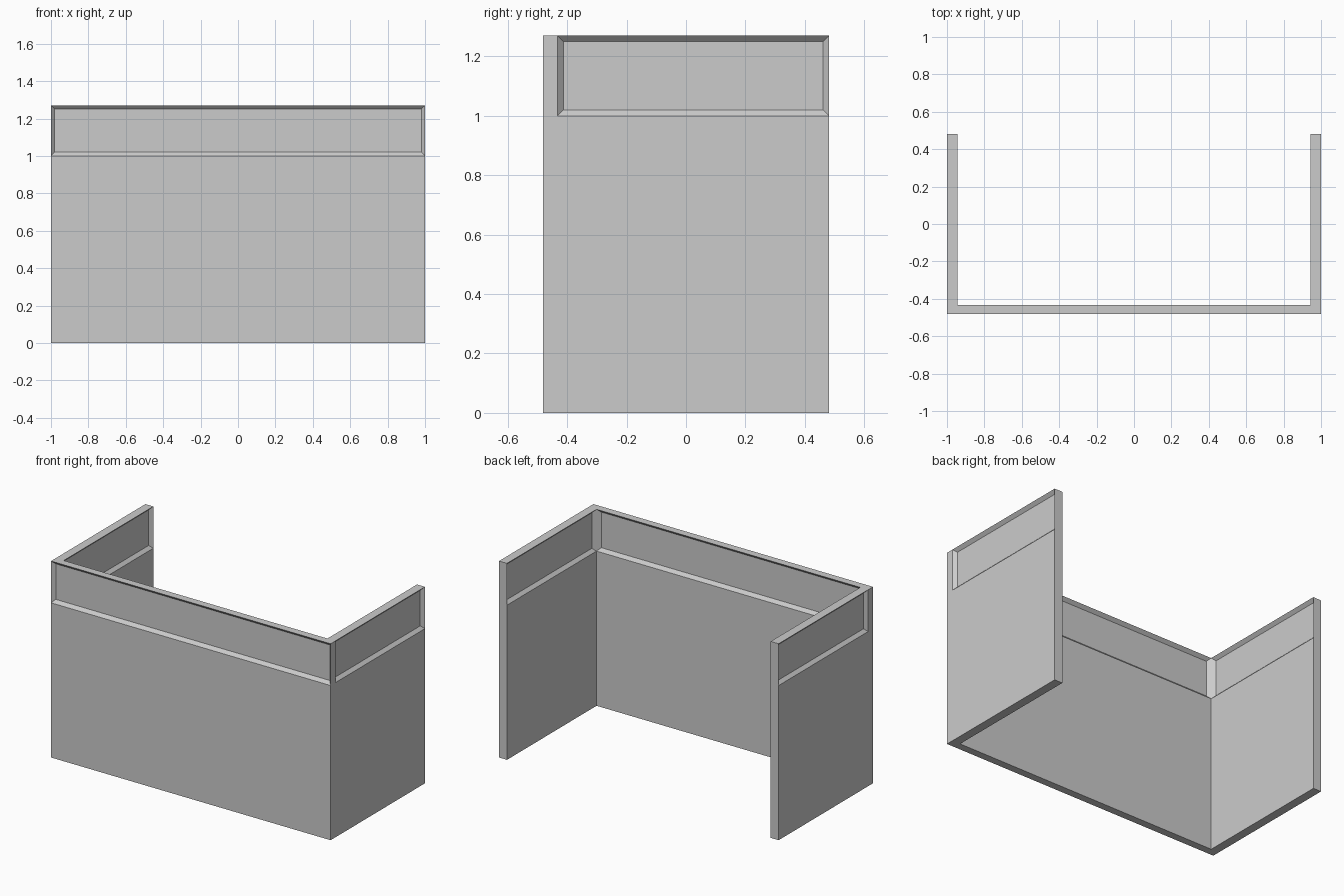
import bpy, bmesh

if "Cube" in bpy.data.objects:
    bpy.data.objects.remove(bpy.data.objects["Cube"])

# U-shaped footprint, counter-clockwise; extra points separate the corner columns
right_half = [(1, -0.482), (1, -0.433), (1, 0.482), (0.943, 0.482), (0.943, -0.433)]
outline = right_half + [(-x, y) for x, y in reversed(right_half)]
levels = [0, 1.0, 1.27]          # floor, bottom of panel band, top
plain = {0, 2, 6, 8}             # corner columns and wall ends stay flat

bm = bmesh.new()
rings = [[bm.verts.new((x, y, z)) for x, y in outline] for z in levels]
n = len(outline)

# Walls: lower band and upper panel band
panels = []
for level in range(2):
    low, high = rings[level], rings[level + 1]
    for i in range(n):
        j = (i + 1) % n
        face = bm.faces.new((low[i], low[j], high[j], high[i]))
        if level == 1 and i not in plain:
            panels.append(face)

# Bottom and top rims
bm.faces.new(rings[0][::-1])
bm.faces.new(rings[2])
bm.normal_update()

# Recessed panels with sloped borders, inside and outside
bmesh.ops.inset_individual(bm, faces=panels, thickness=0.02, depth=-0.02,
                           use_even_offset=True)

mesh = bpy.data.meshes.new("counter_walls")
bm.to_mesh(mesh)
bm.free()
bpy.context.collection.objects.link(bpy.data.objects.new("counter_walls", mesh))
